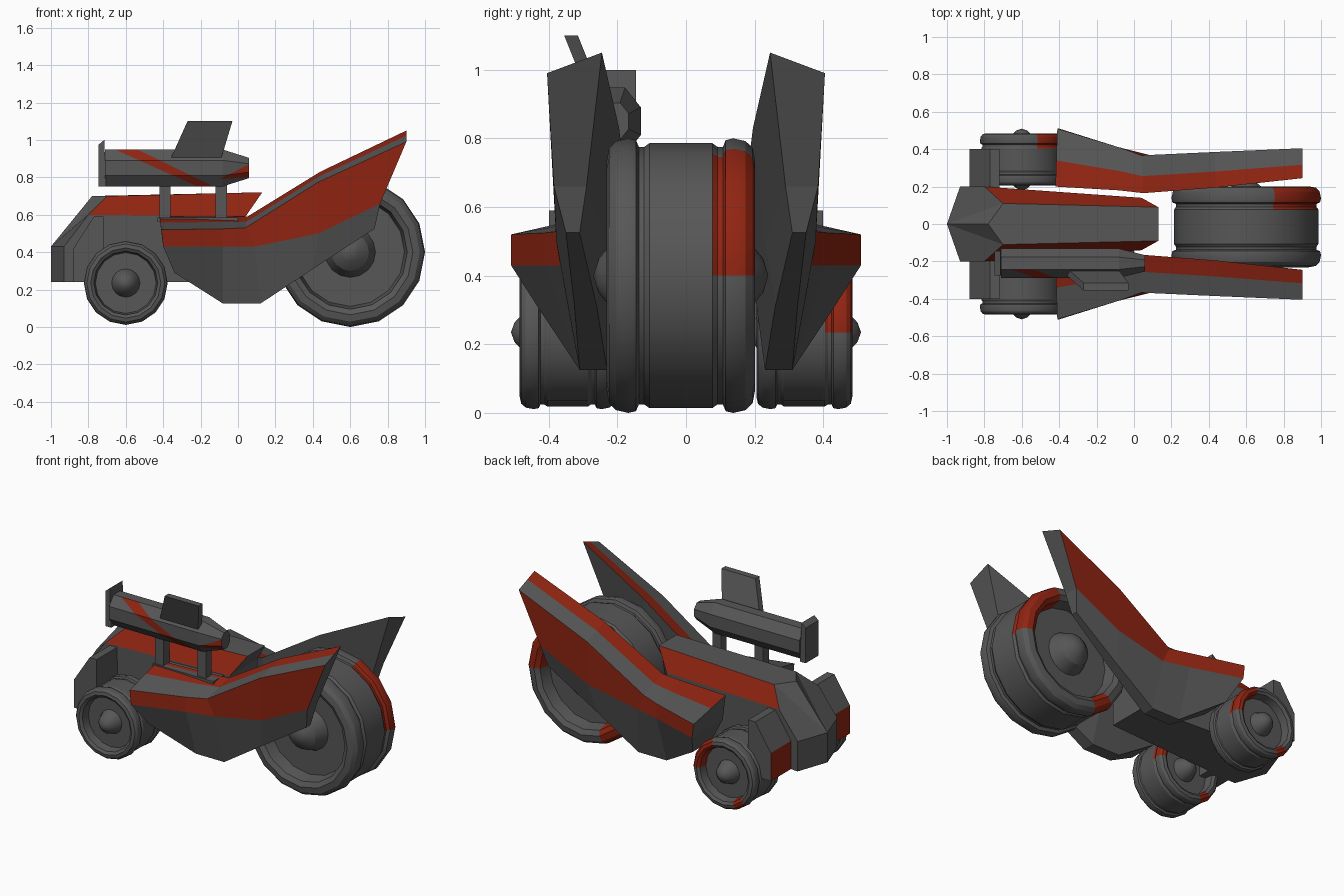
import bpy, bmesh, math
from mathutils import Vector

if "Cube" in bpy.data.objects:
    bpy.data.objects.remove(bpy.data.objects["Cube"])

def material(name, rgb):
    m = bpy.data.materials.new(name)
    m.diffuse_color = (*rgb, 1)
    m.use_nodes = True
    m.node_tree.nodes["Principled BSDF"].inputs["Base Color"].default_value = m.diffuse_color
    return m

GREY = material("dark grey", (0.095, 0.095, 0.095))
RED = material("rust red", (0.28, 0.018, 0.006))

def build(name, verts, faces, red=()):
    """Mesh from points; faces whose index is in red get the red colour."""
    bm = bmesh.new()
    vs = [bm.verts.new(v) for v in verts]
    for i, f in enumerate(faces):
        bm.faces.new([vs[k] for k in f]).material_index = int(i in red)
    return finish(name, bm)

def finish(name, bm):
    bmesh.ops.recalc_face_normals(bm, faces=bm.faces)
    me = bpy.data.meshes.new(name)
    bm.to_mesh(me)
    bm.free()
    me.materials.append(GREY)
    me.materials.append(RED)
    ob = bpy.data.objects.new(name, me)
    bpy.context.collection.objects.link(ob)
    return ob

def mirror_y(ob):
    m = ob.modifiers.new("mirror", 'MIRROR')
    m.use_axis = (False, True, False)
    return ob

def prism(name, profile, y0, y1, lean=None, red=()):
    """Extrude an xz profile along y; lean(z) shifts points sideways."""
    n = len(profile)
    lean = lean or (lambda z: 0)
    verts = [(x, y + lean(z), z) for y in (y0, y1) for x, z in profile]
    faces = [(i, (i + 1) % n, (i + 1) % n + n, i + n) for i in range(n)]
    faces += [tuple(range(n)), tuple(range(n, 2 * n))]
    return build(name, verts, faces, red)

# wheels: lathed profile (y, radius), painted patches on the +y side
HALF = [(.25, 0), (.235, .05), (.195, .1), (.12, .135), (.12, .29), (.195, .305), (.212, .335),
        (.205, .372), (.185, .392), (.15, .4), (.128, .395), (.12, .375), (.105, .375), (.09, .386)]
PROFILE = HALF + [(-y, r) for y, r in reversed(HALF)]

def wheel(name, loc, rs, ys, n=16):
    bm = bmesh.new()
    rings = []
    for y, r in PROFILE:
        if r == 0:
            rings.append([bm.verts.new((0, y * ys, 0))] * n)
        else:
            rings.append([bm.verts.new((r * rs * math.cos(i * math.tau / n), y * ys,
                                        r * rs * math.sin(i * math.tau / n))) for i in range(n)])
    for (p, q), a, b in zip(zip(PROFILE, PROFILE[1:]), rings, rings[1:]):
        for i in range(n):
            j = (i + 1) % n
            f = bm.faces.new(list(dict.fromkeys((a[i], a[j], b[j], b[i]))))
            ang = (i + .5) * 360 / n
            rim = (p[0] + q[0]) / 2 > .08 and (p[1] + q[1]) / 2 > .29
            f.material_index = int(rim and (ang < 75 or 230 < ang < 255))
    ob = finish(name, bm)
    ob.location = loc
    bpy.ops.object.select_all(action='DESELECT')
    ob.select_set(True)
    bpy.context.view_layer.objects.active = ob
    bpy.ops.object.shade_smooth_by_angle(angle=math.radians(26))

wheel("front_wheel", (.6, -.015, .4), 1, 1.02)
for side, y in (("left", .345), ("right", -.345)):
    wheel("rear_wheel_" + side, (-.6, y, .235), .56, .66)

# central body with pointed tail and undercut front
mirror_y(build("body",
    [(-1, 0, .24), (-1, 0, .43), (-.78, 0, .7), (-.93, .2, .24), (-.93, .2, .43), (-.80, .2, .6),
     (-.70, .11, .7), (.13, 0, .72), (.13, .09, .72), (.04, .14, .59), (.04, 0, .59),
     (.04, .14, .24), (.04, 0, .24)],
    [(0, 1, 4, 3), (1, 2, 6), (1, 6, 5, 4), (2, 7, 8, 6), (5, 6, 8, 9), (3, 4, 5, 9, 11),
     (7, 8, 9, 10), (9, 10, 12, 11), (0, 3, 11, 12)], red=(4,)))

# rear fenders, red on the vertical back face
mirror_y(prism("rear_fender", [(-.88, .24), (-.88, .42), (-.77, .59), (-.72, .59), (-.72, .24)],
               .18, .4, red=(0,)))

# side hulls: lofted stations; outer top, inner top, inner mid, inner low, outer low, outer mid
STATIONS = [
    [(-.41, .51, .52), (-.42, .2, .59), (-.4, .2, .43), (-.34, .23, .29), (-.34, .42, .29), (-.4, .51, .43)],
    [(-.08, .41, .525), (-.08, .18, .59), (-.08, .2, .43), (-.08, .23, .125), (-.08, .31, .125), (-.08, .41, .43)],
    [(.04, .367, .53), (.05, .165, .59), (.08, .19, .43), (.12, .23, .125), (.12, .31, .125), (.09, .367, .43)],
    [(.43, .385, .775), (.44, .195, .83), (.43, .23, .5), (.4, .26, .31), (.4, .325, .31), (.43, .378, .5)],
    [(.9, .405, .99), (.9, .245, 1.05), (.76, .29, .66), (.73, .31, .525), (.73, .35, .525), (.76, .385, .66)]]
verts, faces, red = [], [], []
for s in STATIONS:
    mid = Vector(s[0]).lerp(Vector(s[1]), .55)
    verts += [s[0], tuple(mid)] + s[1:]
for k in range(len(STATIONS) - 1):
    for i in range(7):
        if i in (1, 6):                       # inner top strip and outer band
            red.append(len(faces))
        a, b, c = 7 * k + i, 7 * k + (i + 1) % 7, 7 * (k + 1)
        faces.append((a, b, c + (i + 1) % 7, c + i))
for o in (0, 28):
    faces += [(o, o + 1, o + 2, o + 3, o + 6), (o + 6, o + 3, o + 4, o + 5)]
mirror_y(build("side_hull", verts, faces, red))

# cannon barrel with painted wedge and nose patch on its outer side
GY, GZ, N = -.21, .85, 8
bm = bmesh.new()
rings = [[bm.verts.new((x, GY + .8 * r * math.cos((i + .5) * math.tau / N) * 1.06,
                        GZ + r * math.sin((i + .5) * math.tau / N) * 1.06)) for i in range(N)]
         for x, r in ((-.71, .1), (-.08, .1), (.06, .055))]
for a, b in zip(rings, rings[1:]):
    for i in range(N):
        bm.faces.new((a[i], a[(i + 1) % N], b[(i + 1) % N], b[i]))
bm.faces.new(rings[0])
bm.faces.new(rings[-1])
CUTS = [((-.66, .95), (-.27, .775)), ((-.54, .95), (-.2, .785)), ((-.1, .79), (.0, .84)),
        ((-.1, .79), (.06, .80))]

def above(x, z, cut):
    (x0, z0), (x1, z1) = cut
    return (x1 - x0) * (z - z0) - (z1 - z0) * (x - x0) > 0

for (x0, z0), (x1, z1) in CUTS:
    bmesh.ops.bisect_plane(bm, geom=bm.verts[:] + bm.edges[:] + bm.faces[:],
                           plane_co=(x0, 0, z0), plane_no=(z0 - z1, 0, x1 - x0))
for f in bm.faces:
    c = f.calc_center_median()
    if c.y < GY - .01:
        wedge = above(c.x, c.z, CUTS[0]) and not above(c.x, c.z, CUTS[1])
        nose = not above(c.x, c.z, CUTS[2]) and above(c.x, c.z, CUTS[3]) and c.x > -.1
        f.material_index = int(wedge or nose)
finish("cannon_barrel", bm)

# cannon breech plate, struts, base and leaning fin
prism("cannon_breech", [(-.745, .75), (-.745, .975), (-.715, 1.0), (-.705, .75)], -.275, -.145)
for x in (-.39, -.09):
    prism("cannon_strut", [(x - .03, .57), (x - .03, .78), (x + .03, .78), (x + .03, .57)], -.24, -.18)
prism("cannon_base", [(-.43, .56), (-.43, .585), (.0, .585), (.0, .56)], -.25, -.12)
prism("cannon_fin", [(-.36, .9), (-.09, .9), (-.03, 1.1), (-.27, 1.1)], -.275, -.235,
      lean=lambda z: -.4 * (z - .9))
